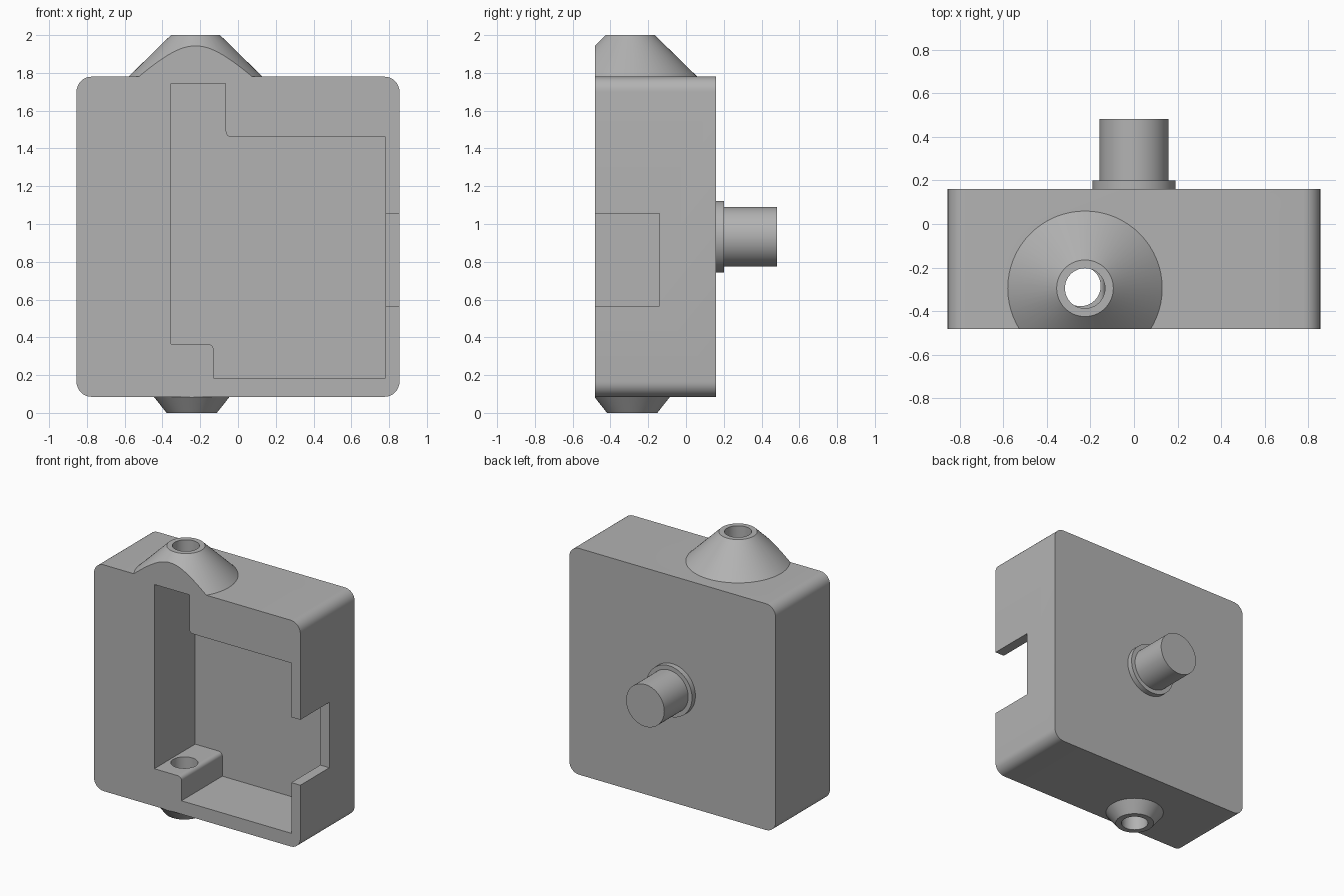
import bpy, bmesh, math
from mathutils import Vector, Matrix

cube = bpy.data.objects.get("Cube")
if cube:
    bpy.data.objects.remove(cube, do_unlink=True)

grey = bpy.data.materials.new("plain grey")
grey.use_nodes = True
colour = (0.45, 0.45, 0.45, 1)
grey.diffuse_color = colour
grey.node_tree.nodes["Principled BSDF"].inputs["Base Color"].default_value = colour

FRONT, BACK, FLOOR = -0.483, 0.16, 0.0


def finish(name, bm):
    bmesh.ops.recalc_face_normals(bm, faces=bm.faces)
    mesh = bpy.data.meshes.new(name)
    bm.to_mesh(mesh)
    bm.free()
    mesh.materials.append(grey)
    ob = bpy.data.objects.new(name, mesh)
    bpy.context.collection.objects.link(ob)
    return ob


def rounded(corners, steps=8):
    """Outline from (x, z, fillet radius) corners with right angles."""
    out = []
    for i, (x, z, r) in enumerate(corners):
        p = Vector((x, z))
        if r == 0:
            out.append(p)
            continue
        a = (Vector(corners[i - 1][:2]) - p).normalized() * r
        b = (Vector(corners[(i + 1) % len(corners)][:2]) - p).normalized() * r
        for k in range(steps + 1):
            t = k / steps * math.pi / 2
            out.append(p + a * (1 - math.sin(t)) + b * (1 - math.cos(t)))
    return out


def prism(name, corners, y0, y1):
    bm = bmesh.new()
    face = bm.faces.new([bm.verts.new((p.x, y0, p.y)) for p in rounded(corners)])
    new = bmesh.ops.extrude_face_region(bm, geom=[face])["geom"]
    bmesh.ops.translate(bm, vec=(0, y1 - y0, 0),
                        verts=[v for v in new if isinstance(v, bmesh.types.BMVert)])
    return finish(name, bm)


def box(name, x0, x1, y0, y1, z0, z1):
    return prism(name, [(x0, z0, 0), (x1, z0, 0), (x1, z1, 0), (x0, z1, 0)], y0, y1)


def cone(name, start, end, r0, r1):
    """Round solid from start to end, tapering from r0 to r1."""
    start, end = Vector(start), Vector(end)
    axis = end - start
    turn = Vector((0, 0, 1)).rotation_difference(axis).to_matrix().to_4x4()
    bm = bmesh.new()
    bmesh.ops.create_cone(bm, cap_ends=True, segments=64, radius1=r0, radius2=r1,
                          depth=axis.length,
                          matrix=Matrix.Translation((start + end) / 2) @ turn)
    return finish(name, bm)


def combine(target, tool, operation):
    mod = target.modifiers.new(tool.name, "BOOLEAN")
    mod.object, mod.operation, mod.solver = tool, operation, "EXACT"
    bpy.context.view_layer.objects.active = target
    bpy.ops.object.modifier_apply(modifier=mod.name)
    bpy.data.objects.remove(tool, do_unlink=True)


def smooth(ob):
    bpy.ops.object.select_all(action="DESELECT")
    ob.select_set(True)
    bpy.context.view_layer.objects.active = ob
    bpy.ops.object.shade_smooth_by_angle(angle=math.radians(25))


# Housing block with rounded corners, left long at the front for trimming
R = 0.08
housing = prism("housing", [(-0.855, 0.085, R), (0.855, 0.085, R),
                            (0.855, 1.78, R), (-0.855, 1.78, R)], FRONT - 0.1, BACK)

# Funnel-shaped spouts above and below
top, bottom = (-0.225, -0.295), (-0.245, -0.285)
combine(housing, cone("top_spout", (*top, 1.76), (*top, 2), 0.375, 0.13), "UNION")
combine(housing, cone("bottom_spout", (*bottom, 0.105), (*bottom, 0), 0.216, 0.133), "UNION")
combine(housing, box("front_trim", -2, 2, -2, FRONT, -1, 3), "DIFFERENCE")

# Stepped cavity open to the front
cavity = prism("cavity", [(-0.355, 0.365, 0), (-0.13, 0.365, 0.03), (-0.13, 0.185, 0),
                          (0.78, 0.185, 0), (0.78, 1.46, 0), (-0.065, 1.46, 0.03),
                          (-0.065, 1.745, 0), (-0.355, 1.745, 0)], FRONT - 0.1, FLOOR)
combine(housing, cavity, "DIFFERENCE")

# Notch in the side wall and bores through both spouts
combine(housing, box("side_notch", 0.7, 1, FRONT - 0.1, -0.14, 0.565, 1.055), "DIFFERENCE")
combine(housing, cone("top_bore", (*top, 1.6), (*top, 2.1), 0.092, 0.092), "DIFFERENCE")
combine(housing, cone("bottom_bore", (*bottom, -0.1), (*bottom, 0.5), 0.092, 0.092), "DIFFERENCE")
smooth(housing)

# Mounting collar and peg on the back
smooth(cone("back_collar", (0, BACK - 0.01, 0.933), (0, 0.2, 0.933), 0.19, 0.19))
smooth(cone("back_peg", (0, 0.19, 0.933), (0, 0.483, 0.933), 0.158, 0.158))
